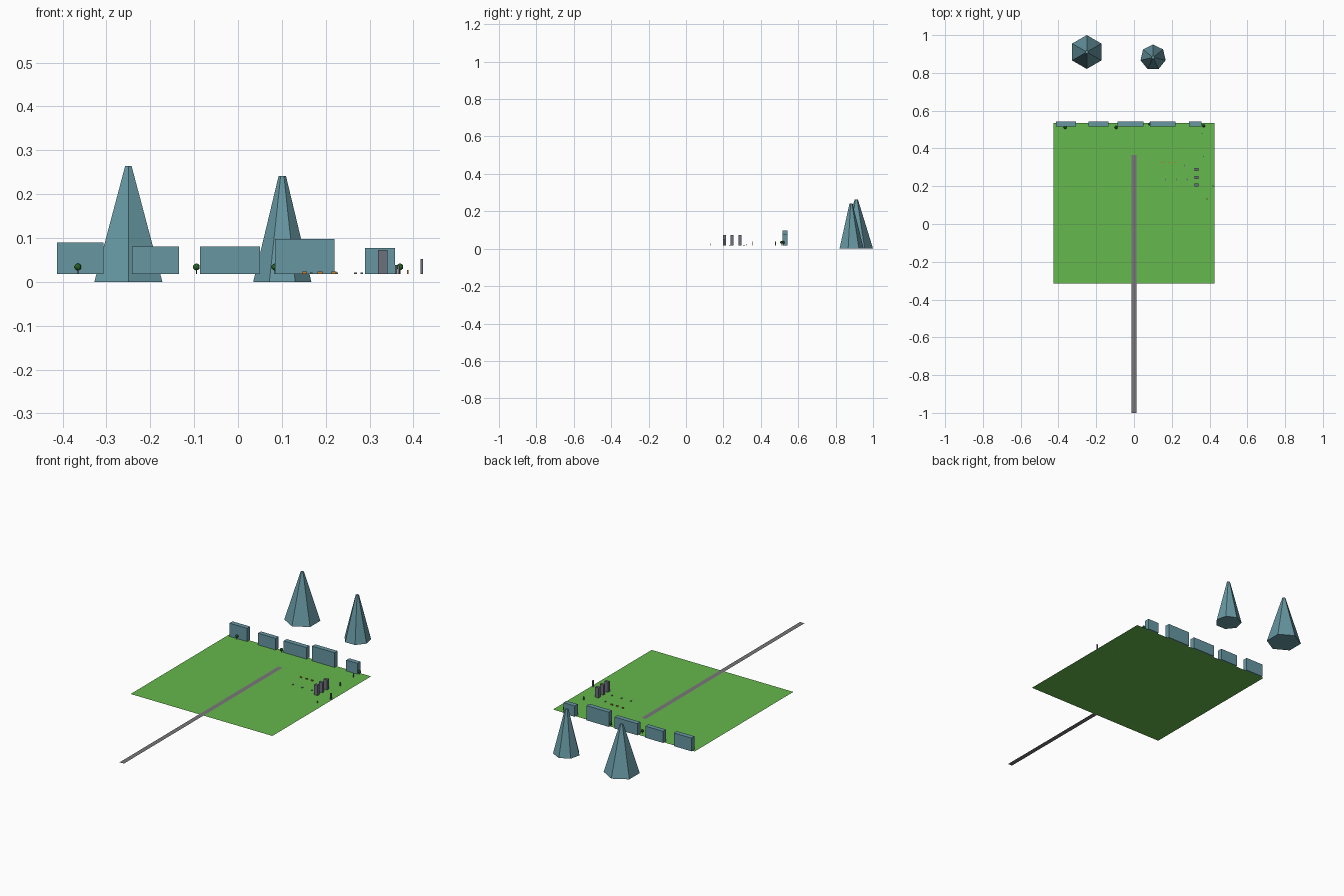
import bpy

if "Cube" in bpy.data.objects:
    bpy.data.objects.remove(bpy.data.objects["Cube"])

G = 0.018  # ground level


def mat(name, rgb):
    m = bpy.data.materials.new(name)
    m.diffuse_color = (*rgb, 1)
    m.use_nodes = True
    m.node_tree.nodes["Principled BSDF"].inputs["Base Color"].default_value = m.diffuse_color
    return m


GREEN = mat("grass", (0.13, 0.48, 0.075))
BLUE = mat("slate_blue", (0.135, 0.31, 0.36))
ROAD = mat("road_grey", (0.19, 0.18, 0.19))
STEEL = mat("steel", (0.15, 0.17, 0.20))
LEAF = mat("leaf", (0.025, 0.14, 0.025))
WOOD = mat("wood", (0.12, 0.06, 0.025))
ORANGE = mat("orange", (0.50, 0.22, 0.03))


def finish(name, m):
    o = bpy.context.object
    o.name = name
    o.data.materials.append(m)
    return o


def sheet(name, x0, x1, y0, y1, z, m):
    bpy.ops.mesh.primitive_plane_add(size=1, location=((x0 + x1) / 2, (y0 + y1) / 2, z))
    o = finish(name, m)
    o.scale = (x1 - x0, y1 - y0, 1)


def box(name, x, y, w, d, h, m, z=G):
    bpy.ops.mesh.primitive_cube_add(size=1, location=(x, y, z + h / 2))
    o = finish(name, m)
    o.scale = (w, d, h)


def mountain(name, x, y, sides, r, h):
    bpy.ops.mesh.primitive_cone_add(vertices=sides, radius1=r, radius2=0.0085,
                                    depth=h, location=(x, y, h / 2))
    finish(name, BLUE)


# field and road
sheet("field", -0.427, 0.427, -0.314, 0.535, G, GREEN)
sheet("road", -0.013, 0.013, -1.0, 0.365, G + 0.0008, ROAD)

# distant mountains
mountain("mountain_large", -0.25, 0.9105, 6, 0.0895, 0.264)
mountain("mountain_small", 0.101, 0.882, 7, 0.068, 0.242)

# row of buildings at the back
for i, (x0, x1, top) in enumerate([(-0.413, -0.307, 0.090), (-0.242, -0.135, 0.081),
                                   (-0.087, 0.050, 0.081), (0.084, 0.220, 0.098),
                                   (0.290, 0.358, 0.077)]):
    box(f"building_{i + 1}", (x0 + x1) / 2, 0.530, x1 - x0, 0.026, top - G, BLUE)

# three towers
for i, y in enumerate((0.207, 0.247, 0.288)):
    box(f"tower_{i + 1}", 0.330, y, 0.021, 0.016, 0.055, STEEL)

# round trees
for i, (x, y) in enumerate([(-0.365, 0.511), (-0.095, 0.511), (0.084, 0.530), (0.369, 0.520)]):
    bpy.ops.mesh.primitive_cylinder_add(vertices=6, radius=0.0015, depth=0.012,
                                        location=(x, y, G + 0.006))
    finish(f"trunk_{i + 1}", WOOD)
    bpy.ops.mesh.primitive_ico_sphere_add(subdivisions=2, radius=0.008, location=(x, y, 0.034))
    finish(f"crown_{i + 1}", LEAF)

# posts
box("tall_post", 0.419, 0.202, 0.006, 0.006, 0.034, STEEL)
box("post_1", 0.366, 0.357, 0.004, 0.004, 0.020, STEEL)
box("post_2", 0.360, 0.478, 0.004, 0.004, 0.020, STEEL)

# small crates and benches
for i, (x, y) in enumerate([(0.152, 0.325), (0.187, 0.325), (0.219, 0.325)]):
    box(f"crate_{i + 1}", x, y, 0.011, 0.004, 0.006, ORANGE)
for i, (x, y) in enumerate([(0.167, 0.235), (0.225, 0.235), (0.282, 0.235), (0.268, 0.31)]):
    box(f"bench_{i + 1}", x, y, 0.006, 0.010, 0.003, STEEL)
box("marker", 0.387, 0.132, 0.004, 0.004, 0.009, ORANGE)
